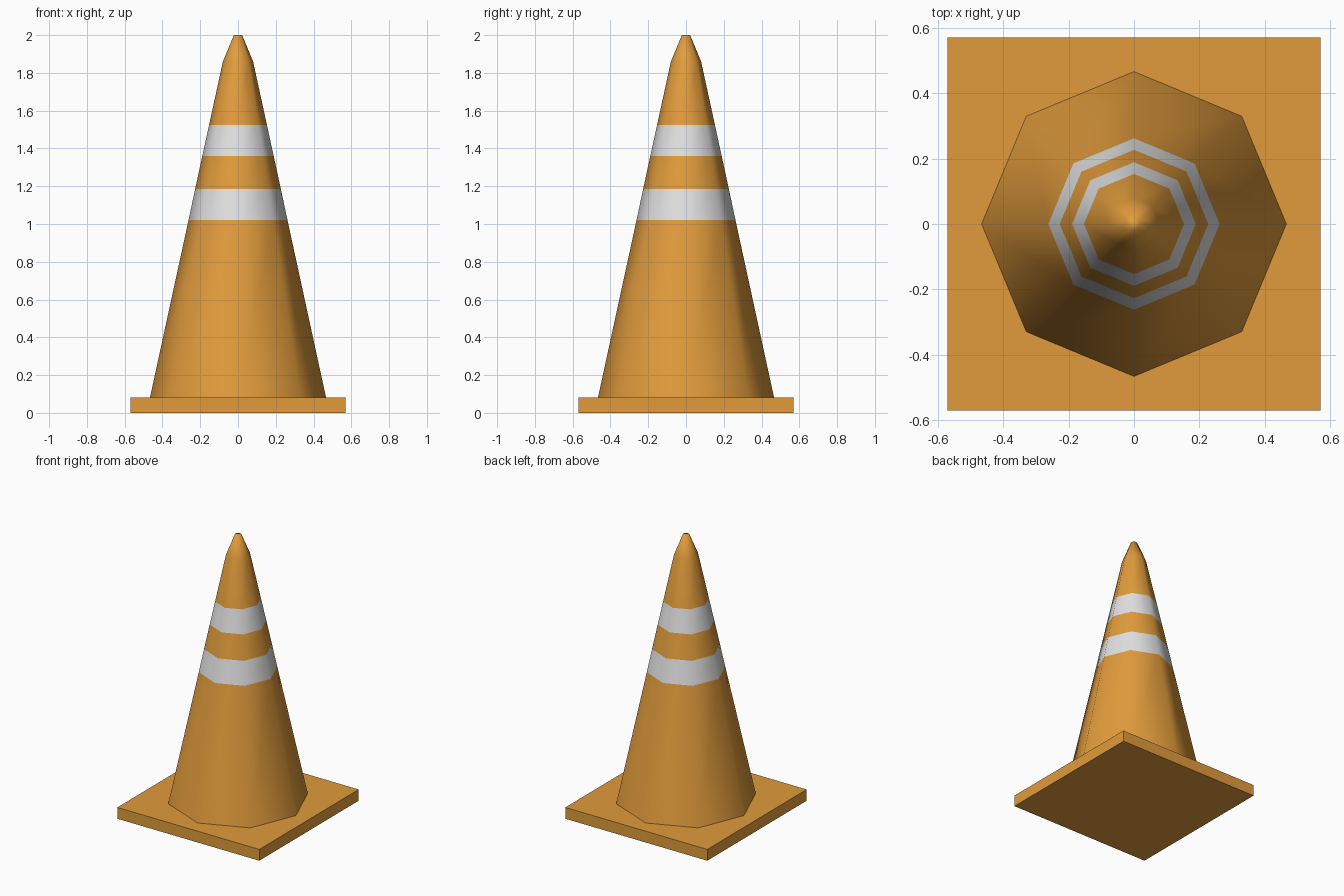
import bpy, bmesh, math

if "Cube" in bpy.data.objects:
    bpy.data.objects.remove(bpy.data.objects["Cube"])


def material(name, rgb):
    m = bpy.data.materials.new(name)
    m.diffuse_color = (*rgb, 1)
    m.use_nodes = True
    m.node_tree.nodes["Principled BSDF"].inputs["Base Color"].default_value = m.diffuse_color
    return m


orange = material("orange", (0.75, 0.33, 0.045))
white = material("reflective_white", (0.75, 0.75, 0.75))


def add_object(name, bm, mats):
    bmesh.ops.recalc_face_normals(bm, faces=bm.faces)
    me = bpy.data.meshes.new(name)
    bm.to_mesh(me)
    bm.free()
    for m in mats:
        me.materials.append(m)
    ob = bpy.data.objects.new(name, me)
    bpy.context.collection.objects.link(ob)
    return ob


# Square base plate
bm = bmesh.new()
bmesh.ops.create_cube(bm, size=1)
for v in bm.verts:
    v.co.x *= 1.14
    v.co.y *= 1.14
    v.co.z = (v.co.z + 0.5) * 0.082
add_object("base_plate", bm, [orange])

# Eight-sided cone body: (radius, height) profile with white bands
profile = [(0.466, 0.082), (0.262, 1.02), (0.227, 1.185), (0.189, 1.36),
           (0.153, 1.525), (0.08, 1.86), (0.022, 2.0)]
SIDES = 8
bm = bmesh.new()
rings = []
for r, z in profile:
    rings.append([bm.verts.new((r * math.cos(math.tau * i / SIDES),
                                r * math.sin(math.tau * i / SIDES), z))
                  for i in range(SIDES)])
for level, (low, high) in enumerate(zip(rings, rings[1:])):
    for i in range(SIDES):
        j = (i + 1) % SIDES
        f = bm.faces.new((low[i], low[j], high[j], high[i]))
        f.material_index = 1 if level in (1, 3) else 0
        f.smooth = True
# Rounded-looking tip cap
tip = bm.faces.new(rings[-1])
tip.smooth = True
add_object("cone_body", bm, [orange, white])
